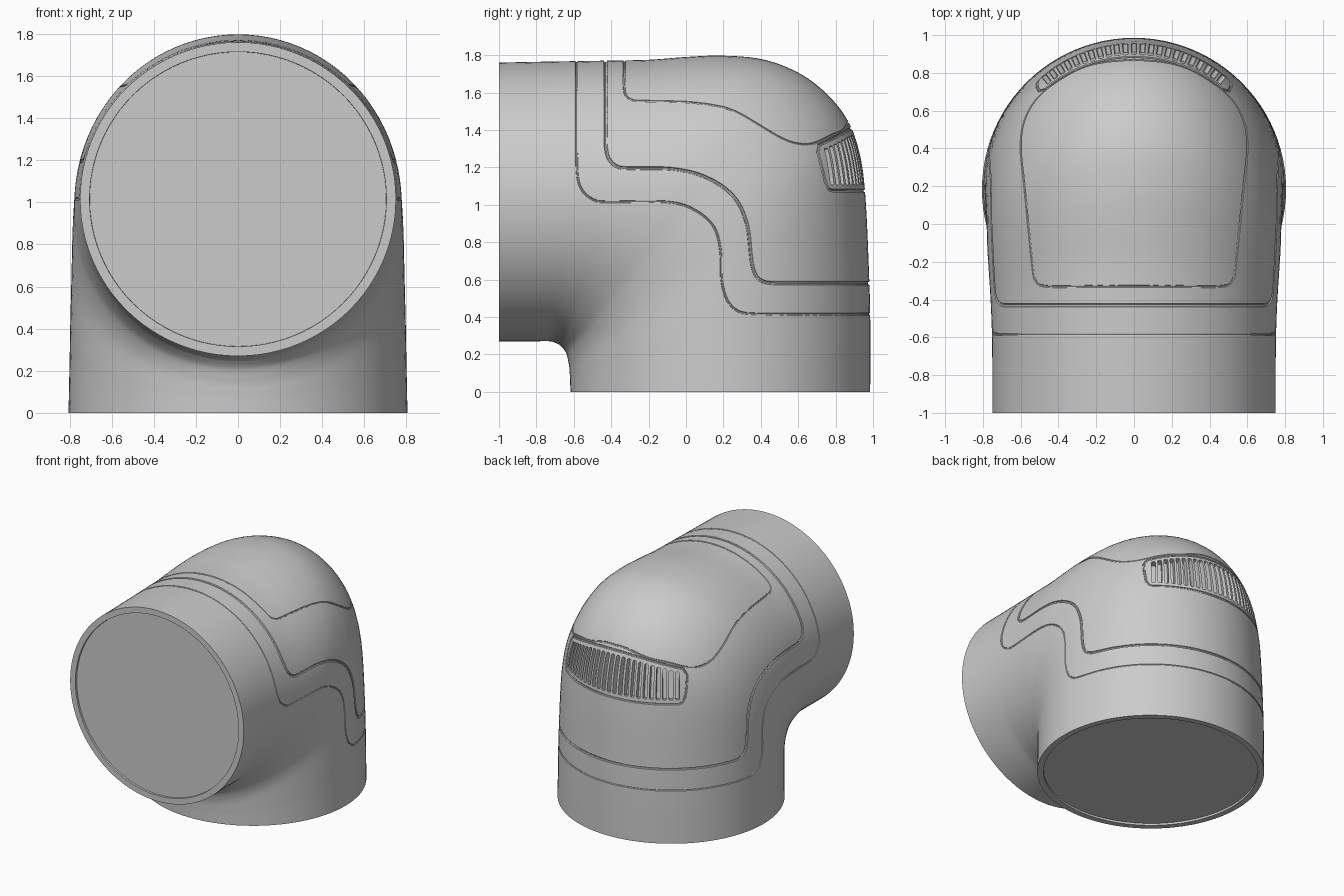
import bpy, bmesh, math
from mathutils import Vector, Matrix
from mathutils.bvhtree import BVHTree

if "Cube" in bpy.data.objects:
    bpy.data.objects.remove(bpy.data.objects["Cube"])

grey = bpy.data.materials.new("plain grey")
grey.use_nodes = True
colour = (0.6, 0.6, 0.6, 1)
grey.diffuse_color = colour
grey.node_tree.nodes["Principled BSDF"].inputs["Base Color"].default_value = colour


def spline(keys, steps):
    """Catmull-Rom through the keys, any dimension."""
    keys = [Vector(k) for k in keys]
    pts = []
    for i in range(len(keys) - 1):
        a, b, c = keys[max(i - 1, 0)], keys[i], keys[i + 1]
        d = keys[min(i + 2, len(keys) - 1)]
        for s in range(steps):
            t = s / steps
            pts.append(0.5 * (2 * b + (c - a) * t + (2 * a - 5 * b + 4 * c - d) * t * t
                              + (3 * b - a - 3 * c + d) * t ** 3))
    return pts + [keys[-1]]


def add_object(name, bm):
    mesh = bpy.data.meshes.new(name)
    bm.to_mesh(mesh)
    ob = bpy.data.objects.new(name, mesh)
    bpy.context.collection.objects.link(ob)
    mesh.materials.append(grey)
    return ob


# Elbow body: elliptical sections fanned round the inner corner
# Each key: inner y, inner z, outer y, outer z, half width
sections = spline([
    (-1, .27, -1, 1.76, .75), (-.8, .27, -.75, 1.765, .75),
    (-.73, .27, -.45, 1.77, .752), (-.70, .262, -.2, 1.775, .757),
    (-.675, .25, 0, 1.79, .763), (-.66, .235, .2, 1.797, .77),
    (-.648, .22, .42, 1.775, .777), (-.64, .205, .62, 1.695, .78),
    (-.634, .185, .78, 1.565, .785), (-.63, .165, .885, 1.41, .788),
    (-.627, .15, .94, 1.22, .79), (-.624, .13, .962, 1, .793),
    (-.622, .1, .976, .7, .797), (-.62, .07, .985, .4, .80),
    (-.618, 0, .985, 0, .805)], 5)
SIDES = 96
bm = bmesh.new()
rings = []
for iy, iz, oy, oz, w in sections:
    mid = Vector((0, (iy + oy) / 2, (iz + oz) / 2))
    half = Vector((0, (oy - iy) / 2, (oz - iz) / 2))
    angles = [math.tau * i / SIDES for i in range(SIDES)]
    rings.append([bm.verts.new(mid + half * math.cos(a) + Vector((w * math.sin(a), 0, 0)))
                  for a in angles])
for r, s in zip(rings, rings[1:]):
    for i in range(SIDES):
        j = (i + 1) % SIDES
        bm.faces.new((r[i], r[j], s[j], s[i]))
caps = [bm.faces.new(rings[0]), bm.faces.new(rings[-1])]
bmesh.ops.recalc_face_normals(bm, faces=bm.faces)
surface = BVHTree.FromBMesh(bm)

# Recessed discs inside the two pipe rims
for cap in caps:
    bmesh.ops.inset_region(bm, faces=[cap], thickness=.045, use_even_offset=True)
    bmesh.ops.inset_region(bm, faces=[cap], thickness=.001, depth=-.015)
body = add_object("elbow_body", bm)
bm.free()


def hit(origin, direction):
    return surface.ray_cast(Vector(origin), Vector(direction).normalized())[0]


def on_side(y, z):
    return hit((2, y, z), (-1, 0, 0))


def on_back(deg, z):
    a = math.radians(deg)
    return hit((0, .185, z), (math.sin(a), math.cos(a), 0))


def on_top(deg, y):
    a = math.radians(deg)
    return hit((0, y, 1.02), (math.sin(a), 0, math.cos(a)))


def mirrored(half):
    """Close a half loop that starts and ends on the middle plane."""
    return half + [Vector((-p.x, p.y, p.z)) for p in half[-2:0:-1]]


def carve(cutter):
    mod = body.modifiers.new("carve", 'BOOLEAN')
    mod.operation, mod.solver, mod.object = 'DIFFERENCE', 'EXACT', cutter
    bpy.context.view_layer.update()
    graph = bpy.context.evaluated_depsgraph_get()
    mesh = bpy.data.meshes.new_from_object(body.evaluated_get(graph))
    body.modifiers.clear()
    body.data = mesh
    bpy.data.objects.remove(cutter)


def groove(points, radius):
    """Carve a thin round channel along a closed loop."""
    bm = bmesh.new()
    n, loops = len(points), []
    for i, p in enumerate(points):
        along = (points[(i + 1) % n] - points[i - 1]).normalized()
        out = surface.find_nearest(p)[1]
        out = (out - along * out.dot(along)).normalized()
        across = along.cross(out)
        loops.append([bm.verts.new(p + radius * (out * math.cos(a) + across * math.sin(a)))
                      for a in (math.tau * k / 8 for k in range(8))])
    for i in range(n):
        r, s = loops[i], loops[(i + 1) % n]
        for k in range(8):
            bm.faces.new((r[k], r[(k + 1) % 8], s[(k + 1) % 8], s[k]))
    bmesh.ops.recalc_face_normals(bm, faces=bm.faces)
    cutter = add_object("groove_cutter", bm)
    bm.free()
    carve(cutter)


def shell_seam(y, z, side, radius):
    half = [on_top(d, y) for d in range(0, 64, 3)]
    half += [on_side(*p) for p in spline(side, 4)]
    half += [on_back(d, z) for d in range(66, -1, -3)]
    groove(mirrored(half), radius)


# Two stepped seams running over the top, down the sides and round the back
shell_seam(-.43, .58, [(-.43, 1.32), (-.415, 1.25), (-.37, 1.205), (-.3, 1.195),
                       (-.08, 1.192), (.1, 1.15), (.25, 1.05), (.325, .9), (.35, .7),
                       (.375, .62), (.42, .587), (.49, .58)], .009)
shell_seam(-.585, .415, [(-.585, 1.3), (-.58, 1.15), (-.55, 1.07), (-.49, 1.025),
                         (-.42, 1.015), (-.1, 1.015), (.05, .97), (.15, .88),
                         (.185, .75), (.19, .6), (.22, .49), (.28, .43),
                         (.36, .417), (.45, .415)], .006)

# Dome panel outline on the crown
dome = spline([(0, -.33), (.25, -.33), (.46, -.33), (.52, -.3), (.54, -.2), (.58, .2),
               (.6, .4), (.58, .55), (.5, .68), (.35, .79), (.2, .85), (0, .87)], 4)
groove(mirrored([hit((x, y, 3), (0, 0, -1)) for x, y in dome]), .006)


# Vent: outline groove and a row of upright slots across the back
def vent_top(deg):
    return 1.31 + .1 * math.cos(math.radians(deg * 2))


outline = [on_back(d, vent_top(d)) for d in range(0, 43, 3)]
outline += [on_back(d, z) for d, z in ((44, 1.28), (43.5, 1.2), (42.5, 1.12), (41, 1.085))]
outline += [on_back(d, 1.075) for d in range(39, -1, -3)]
groove(mirrored(outline), .008)

bm = bmesh.new()
for i in range(-11, 12):
    deg = i * 3.5
    lo, hi = on_back(deg, 1.105), on_back(deg, vent_top(deg) - .03)
    up = (hi - lo).normalized()
    a = math.radians(deg)
    side = Vector((math.cos(a), -math.sin(a), 0))
    out = side.cross(up)
    frame = Matrix((side, up, out)).transposed().to_4x4()
    frame.translation = (lo + hi) / 2
    size = Matrix.Diagonal((.028, (hi - lo).length, .09, 1))
    slot = bmesh.ops.create_cube(bm, size=1, matrix=frame @ size)["verts"]
    edges = [e for e in {e for v in slot for e in v.link_edges}
             if abs((e.verts[0].co - e.verts[1].co).normalized().dot(out)) > .9]
    bmesh.ops.bevel(bm, geom=edges, offset=.01, segments=2, profile=.5, affect='EDGES')
slots = add_object("slot_cutter", bm)
bm.free()
carve(slots)

# Smooth shading with crisp seams
bpy.ops.object.select_all(action='DESELECT')
body.select_set(True)
bpy.context.view_layer.objects.active = body
bpy.ops.object.shade_smooth_by_angle(angle=math.radians(32))
